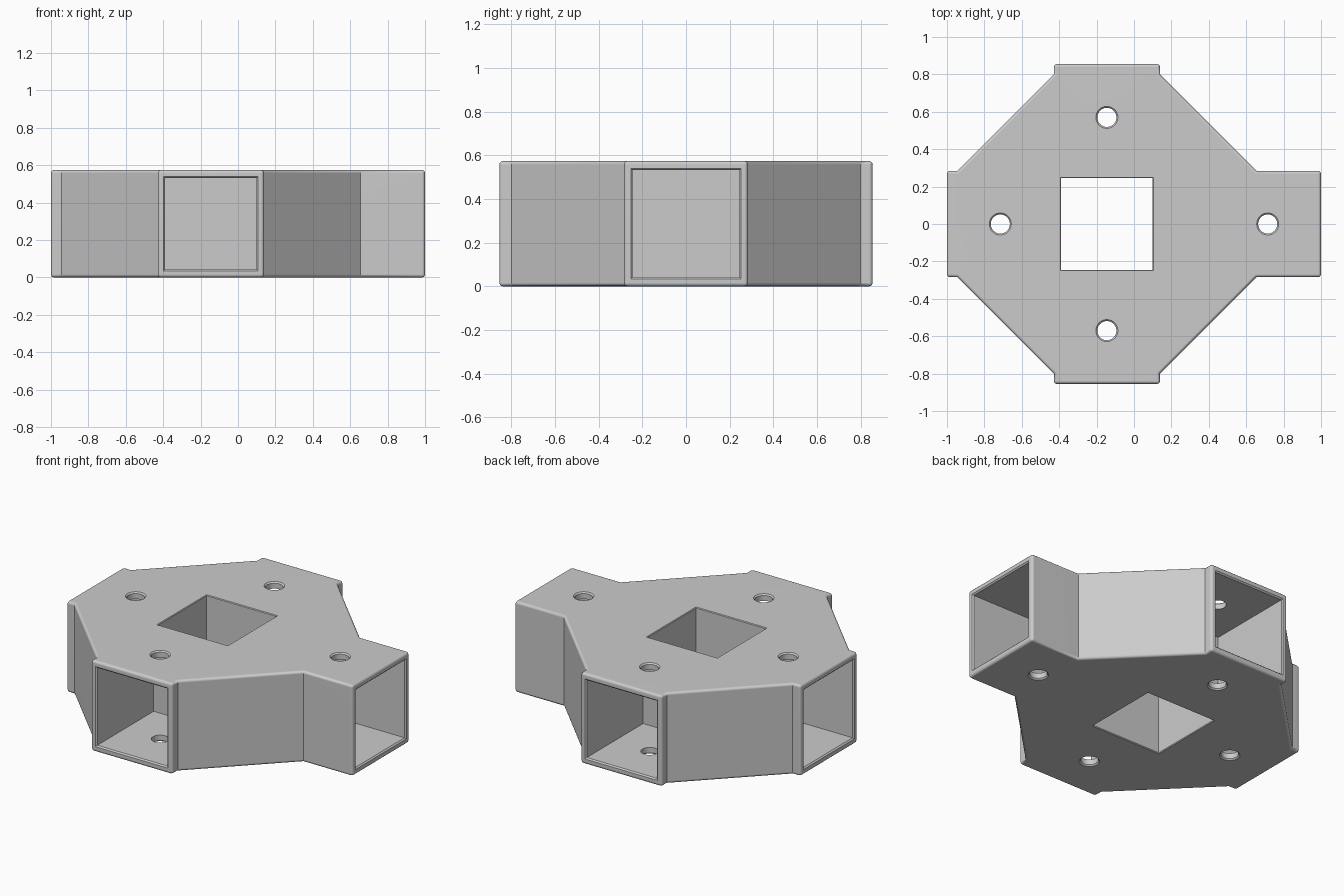
import bpy, bmesh
from math import pi, cos, sin, sqrt, radians
from mathutils import Matrix

if "Cube" in bpy.data.objects:
    bpy.data.objects.remove(bpy.data.objects["Cube"])

CX = -0.145                     # hub centre along x
H = 0.574                       # height of the block
ARM = 0.284                     # half width of an arm
BORE = 0.245                    # half width of the square bores
REACH, LONG = 0.855, 1.145      # arm lengths from the hub centre
WEB = 0.80                      # where the diagonal webs meet the arms
FLARE = 0.008                   # softened rim of the openings

grey = bpy.data.materials.new("plain_grey")
grey.use_nodes = True
colour = (0.6, 0.6, 0.6, 1)
grey.diffuse_color = colour
grey.node_tree.nodes["Principled BSDF"].inputs["Base Color"].default_value = colour


def new_object(name, bm):
    bmesh.ops.recalc_face_normals(bm, faces=bm.faces)
    mesh = bpy.data.meshes.new(name)
    bm.to_mesh(mesh)
    bm.free()
    mesh.materials.append(grey)
    ob = bpy.data.objects.new(name, mesh)
    bpy.context.collection.objects.link(ob)
    return ob


def loft_cutter(name, sides, rings, matrix):
    """Prism along local z through (height, radius) rings."""
    bm = bmesh.new()
    loops = []
    for z, r in rings:
        angles = [2 * pi * (i + 0.5) / sides for i in range(sides)]
        loops.append([bm.verts.new((r * cos(a), r * sin(a), z)) for a in angles])
    for low, high in zip(loops, loops[1:]):
        for i in range(sides):
            j = (i + 1) % sides
            bm.faces.new((low[i], low[j], high[j], high[i]))
    bm.faces.new(loops[0])
    bm.faces.new(loops[-1])
    bm.transform(matrix)
    ob = new_object(name, bm)
    ob.hide_render = True
    return ob


def through_rings(r, flare):
    """Vertical hole through the whole block, flared at both faces."""
    e = 0.02
    return [(-e, r + flare + e), (0, r + flare), (flare, r),
            (H - flare, r), (H, r + flare), (H + e, r + flare + e)]


# Block: four arms joined by diagonal webs, extruded and rounded
outline = []
for k in range(4):
    reach = LONG if k == 0 else REACH
    for x, y in ((WEB, -ARM), (reach, -ARM), (reach, ARM), (WEB, ARM)):
        p = Matrix.Rotation(k * pi / 2, 3, 'Z') @ Matrix(((x, 0, 0), (y, 0, 0), (0, 0, 0))).col[0]
        outline.append((p.x + CX, p.y, 0))

bm = bmesh.new()
base = bm.faces.new([bm.verts.new(p) for p in outline])
top = bmesh.ops.extrude_face_region(bm, geom=[base])["geom"]
bmesh.ops.translate(bm, vec=(0, 0, H), verts=[g for g in top if isinstance(g, bmesh.types.BMVert)])
bmesh.ops.recalc_face_normals(bm, faces=bm.faces)
convex = [e for e in bm.edges if e.calc_face_angle_signed() > 0.1]
bmesh.ops.bevel(bm, geom=convex, offset=0.016, segments=3, profile=0.5, affect='EDGES')
connector = new_object("four_way_connector", bm)

# Cutters: centre opening, arm sockets and screw holes
s2 = sqrt(2)
hub = Matrix.Translation((CX, 0, 0))
cutters = [loft_cutter("centre_opening_cutter", 4, through_rings(BORE * s2, 0.005), hub)]
for k in range(4):
    reach = LONG if k == 0 else REACH
    start = reach - 0.57
    turn = hub @ Matrix.Rotation(k * pi / 2, 4, 'Z')
    along = turn @ Matrix.Translation((0, 0, H / 2)) @ Matrix.Rotation(pi / 2, 4, 'Y')
    rings = [(start, BORE * s2), (reach - FLARE, BORE * s2),
             (reach + FLARE, (BORE + 2 * FLARE) * s2)]
    cutters.append(loft_cutter("socket_cutter", 4, rings, along))
    spot = turn @ Matrix.Translation((reach - 0.285, 0, 0))
    cutters.append(loft_cutter("screw_hole_cutter", 40, through_rings(0.051, FLARE), spot))

bpy.ops.object.select_all(action='DESELECT')
bpy.context.view_layer.objects.active = connector
connector.select_set(True)
for cutter in cutters:
    mod = connector.modifiers.new("cut", 'BOOLEAN')
    mod.operation = 'DIFFERENCE'
    mod.solver = 'EXACT'
    mod.object = cutter
    bpy.ops.object.modifier_apply(modifier=mod.name)
    bpy.data.objects.remove(cutter)

# Smooth rounded edges while keeping the large faces flat
bpy.ops.object.shade_smooth_by_angle(angle=radians(35))
weighted = connector.modifiers.new("flat_faces", 'WEIGHTED_NORMAL')
weighted.keep_sharp = True
